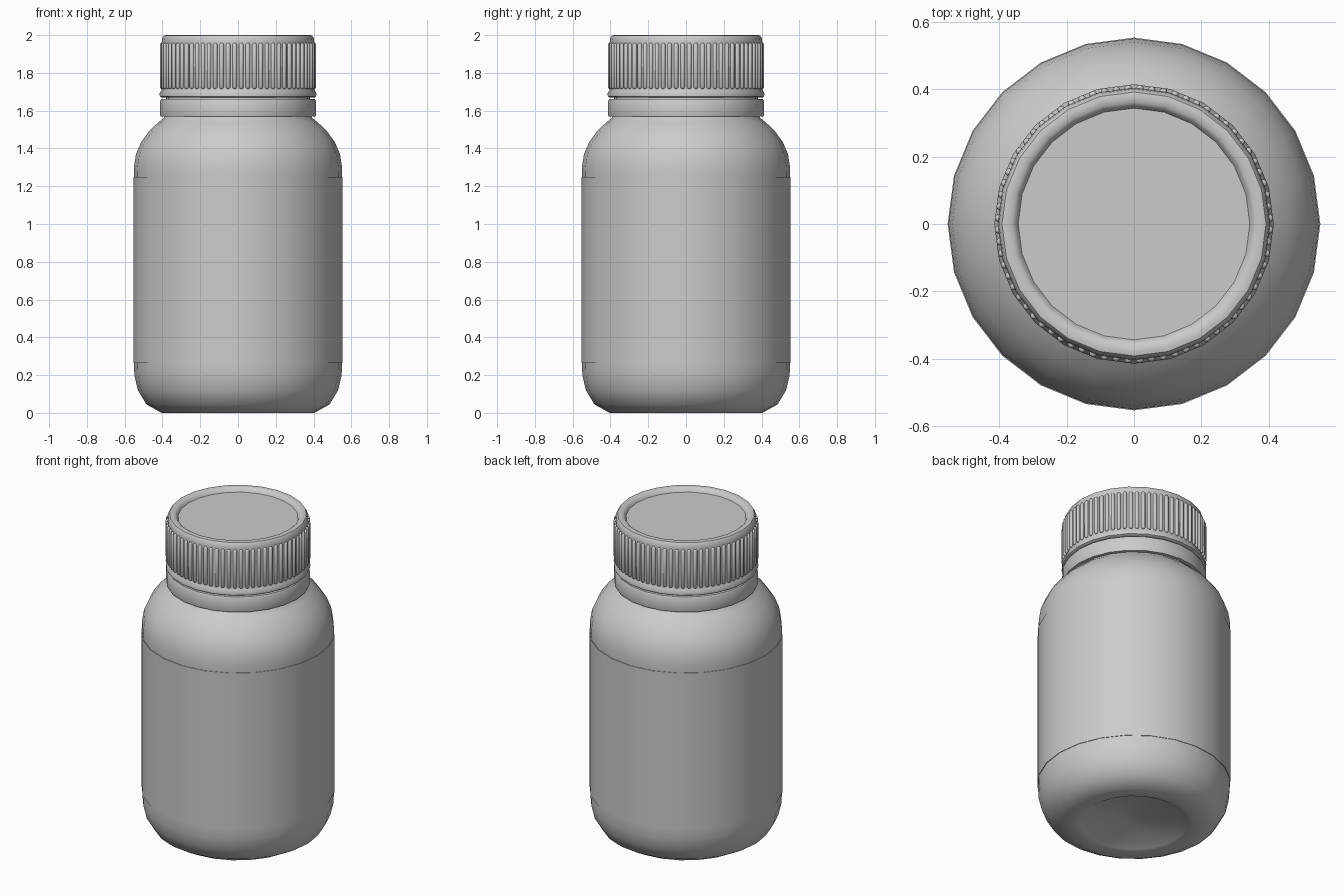
import bpy, bmesh, math
from mathutils import Matrix

if "Cube" in bpy.data.objects:
    bpy.data.objects.remove(bpy.data.objects["Cube"])

SIDES = 24


def finish(name, bm, angle=40):
    mesh = bpy.data.meshes.new(name)
    bm.to_mesh(mesh)
    bm.free()
    ob = bpy.data.objects.new(name, mesh)
    bpy.context.collection.objects.link(ob)
    bpy.ops.object.select_all(action='DESELECT')
    ob.select_set(True)
    bpy.context.view_layer.objects.active = ob
    bpy.ops.object.shade_smooth_by_angle(angle=math.radians(angle))
    return ob


def lathe(name, profile, closed=False, angle=40):
    """Revolve (radius, z) points around the z axis."""
    bm = bmesh.new()
    pts = profile + profile[:1] if closed else profile
    vs = [bm.verts.new((r, 0, z)) for r, z in pts]
    es = [bm.edges.new(p) for p in zip(vs, vs[1:])]
    bmesh.ops.spin(bm, geom=vs + es, cent=(0, 0, 0), axis=(0, 0, 1),
                   angle=2 * math.pi, steps=SIDES, use_duplicate=False)
    bmesh.ops.remove_doubles(bm, verts=bm.verts, dist=0.0005)
    bmesh.ops.recalc_face_normals(bm, faces=bm.faces)
    return finish(name, bm, angle)


# Bottle body with dished base, rounded shoulder and closed neck
lathe("bottle", [
    (0, 0.035), (0.03, 0.025), (0.27, 0.025), (0.305, 0.005), (0.33, 0),
    (0.405, 0), (0.485, 0.045), (0.53, 0.12), (0.549, 0.20), (0.55, 0.262),
    (0.55, 1.25), (0.551, 1.30), (0.54, 1.37), (0.512, 1.435),
    (0.468, 1.495), (0.42, 1.54), (0.392, 1.562), (0.38, 1.59),
    (0.38, 1.93), (0, 1.93)])

# Wrap-around label
lathe("label", [(0.55, 0.265), (0.5535, 0.265), (0.5535, 1.25), (0.55, 1.25)],
      closed=True, angle=30)

# Tamper ring under the cap
lathe("tamper_ring", [
    (0.375, 1.568), (0.41, 1.568), (0.412, 1.575), (0.412, 1.652),
    (0.406, 1.662), (0.375, 1.662)], closed=True)

# Screw cap with lower bead, raised rim and recessed top
lathe("cap", [
    (0.375, 1.67), (0.405, 1.67), (0.414, 1.676), (0.415, 1.692),
    (0.407, 1.706), (0.404, 1.715), (0.404, 1.965), (0.401, 1.985),
    (0.392, 1.998), (0.380, 2.0), (0.362, 1.998), (0.352, 1.99),
    (0.344, 1.975), (0, 1.975)])

# Grip ribs, three on each flat side of the cap
bm = bmesh.new()
half = math.pi / SIDES
apothem = 0.404 * math.cos(half)
step = 2 * 0.404 * math.sin(half) / 3
for side in range(SIDES):
    turn = Matrix.Rotation((2 * side + 1) * half, 4, 'Z')
    for k in (-1, 0, 1):
        rib = bmesh.ops.create_uvsphere(bm, u_segments=8, v_segments=5,
                                        radius=0.0125)["verts"]
        for v in rib:
            v.co.z += 0.11 if v.co.z > 0 else -0.11
        bmesh.ops.transform(
            bm, verts=rib,
            matrix=turn @ Matrix.Translation((apothem, k * step, 1.837)))
finish("cap_ribs", bm, 50)
